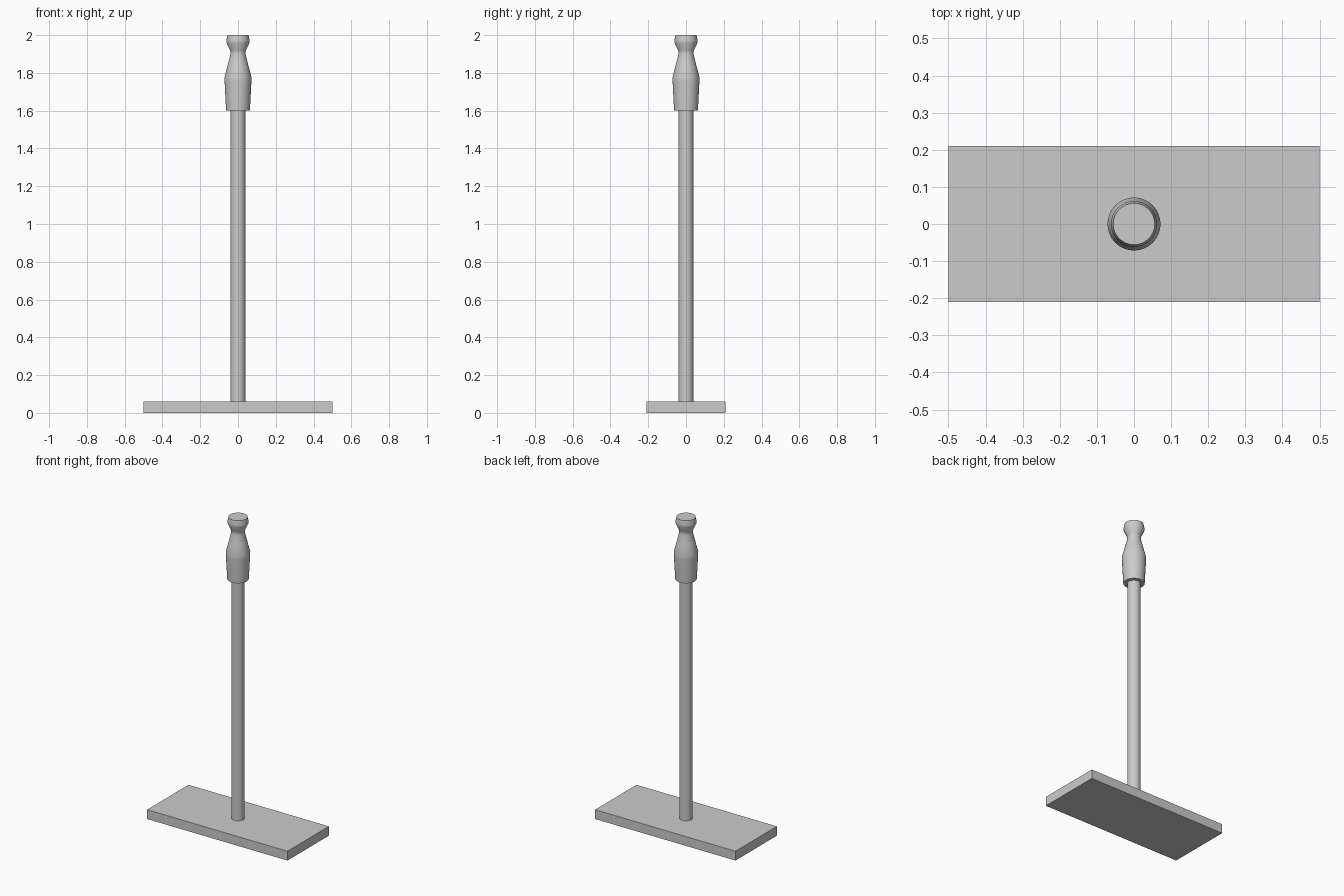
import bpy, bmesh
from math import cos, sin, tau, radians

if "Cube" in bpy.data.objects:
    bpy.data.objects.remove(bpy.data.objects["Cube"])

SIDES = 32


def finish(bm, name):
    bmesh.ops.recalc_face_normals(bm, faces=bm.faces)
    mesh = bpy.data.meshes.new(name)
    bm.to_mesh(mesh)
    bm.free()
    obj = bpy.data.objects.new(name, mesh)
    bpy.context.collection.objects.link(obj)
    return obj


def turned(name, profile):
    """Capped solid of revolution from (radius, z) points."""
    bm = bmesh.new()
    rings = [[bm.verts.new((r * cos(tau * i / SIDES), r * sin(tau * i / SIDES), z))
              for i in range(SIDES)] for r, z in profile]
    for a, b in zip(rings, rings[1:]):
        for i in range(SIDES):
            j = (i + 1) % SIDES
            bm.faces.new((a[i], a[j], b[j], b[i]))
    bm.faces.new(rings[0])
    bm.faces.new(rings[-1])
    obj = finish(bm, name)
    bpy.ops.object.select_all(action='DESELECT')
    obj.select_set(True)
    bpy.context.view_layer.objects.active = obj
    bpy.ops.object.shade_smooth_by_angle(angle=radians(30))
    return obj


# flat rectangular base plate
bm = bmesh.new()
bmesh.ops.create_cube(bm, size=1)
for v in bm.verts:
    v.co = (v.co.x * 1.0, v.co.y * 0.42, (v.co.z + 0.5) * 0.06)
finish(bm, "base_plate")

# straight pole, reaching slightly into the plate and grip
turned("pole", [(0.039, 0.05), (0.039, 1.61)])

# waisted grip with a small knob at the top
turned("grip", [(0.063, 1.60), (0.071, 1.755), (0.0715, 1.775), (0.055, 1.84),
                (0.041, 1.895), (0.0395, 1.91), (0.042, 1.92),
                (0.061, 1.96), (0.062, 1.97), (0.056, 2.0)])
